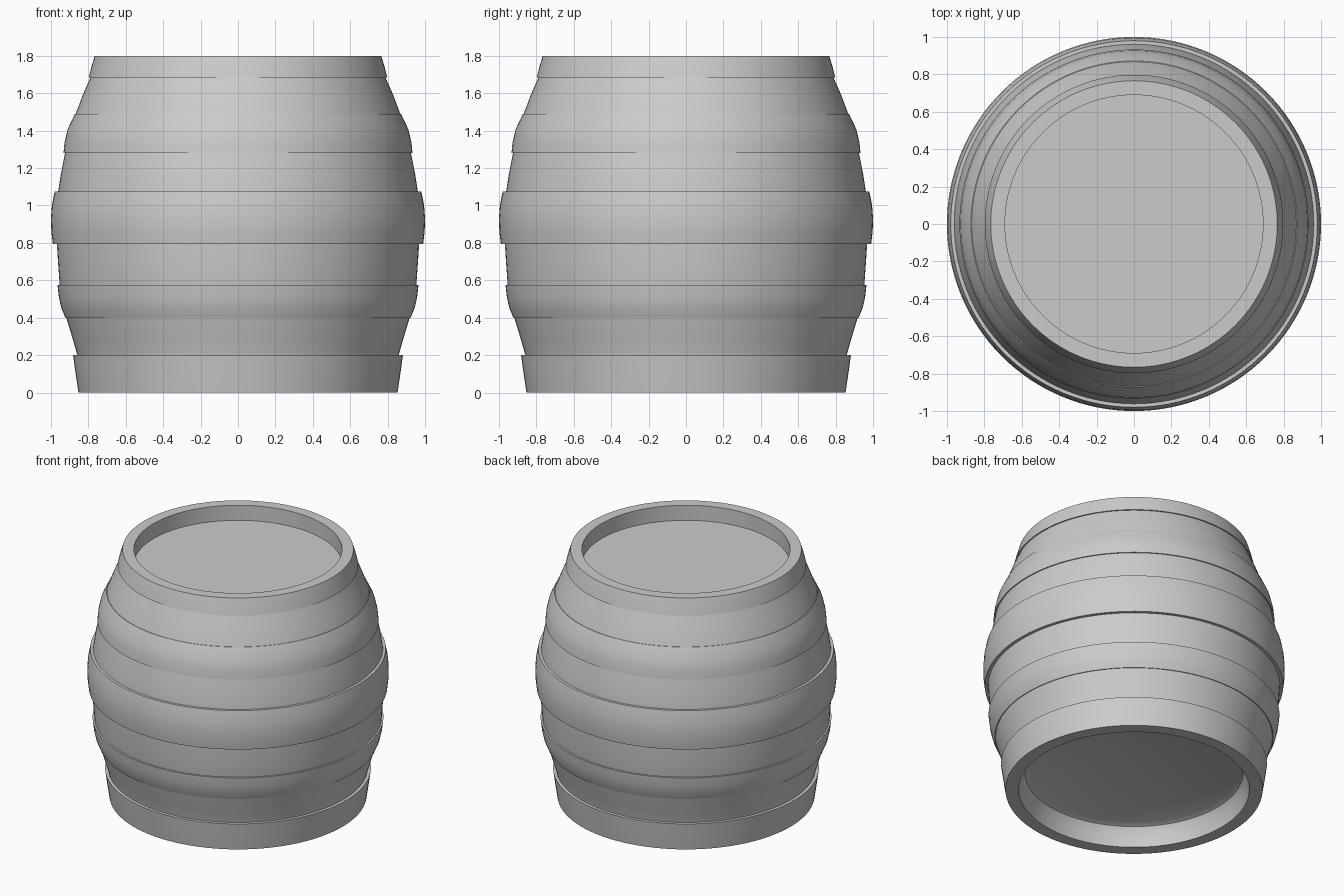
import bpy, bmesh, math

if "Cube" in bpy.data.objects:
    bpy.data.objects.remove(bpy.data.objects["Cube"])

SEGMENTS = 128


def lathe(name, profile, closed=False):
    """Revolve an (r, z) profile around z."""
    bm = bmesh.new()
    verts = [bm.verts.new((r, 0, z)) for r, z in profile]
    pairs = list(zip(verts, verts[1:]))
    if closed:
        pairs.append((verts[-1], verts[0]))
    edges = [bm.edges.new(p) for p in pairs]
    bmesh.ops.spin(bm, geom=verts + edges, cent=(0, 0, 0), axis=(0, 0, 1),
                   angle=math.tau, steps=SEGMENTS, use_merge=False)
    bmesh.ops.remove_doubles(bm, verts=bm.verts, dist=1e-5)
    bmesh.ops.recalc_face_normals(bm, faces=bm.faces)
    mesh = bpy.data.meshes.new(name)
    bm.to_mesh(mesh)
    bm.free()
    obj = bpy.data.objects.new(name, mesh)
    bpy.context.collection.objects.link(obj)
    bpy.ops.object.select_all(action='DESELECT')
    obj.select_set(True)
    bpy.context.view_layer.objects.active = obj
    bpy.ops.object.shade_smooth_by_angle(angle=math.radians(30))
    return obj


def hoop(name, outer, depth=0.05):
    """Metal band: outer profile, with its inner side sunk into the staves."""
    inner = [(r - depth, z) for r, z in (outer[-1], outer[0])]
    return lathe(name, outer + inner, closed=True)


# Staves with recessed lid on top and hollowed foot below
lathe("barrel_body", [
    (0, 0.15), (0.69, 0.15), (0.725, 0.135), (0.75, 0.09), (0.765, 0.0),
    (0.83, 0.0), (0.848, 0.14), (0.862, 0.21), (0.882, 0.28), (0.918, 0.40),
    (0.938, 0.48), (0.953, 0.57), (0.961, 0.68), (0.968, 0.79),
    (0.972, 0.93), (0.962, 1.07), (0.947, 1.17), (0.925, 1.28),
    (0.902, 1.38), (0.868, 1.49), (0.83, 1.59), (0.789, 1.685),
    (0.745, 1.80), (0.69, 1.80), (0.69, 1.69), (0, 1.69)])

# Hoops, from the foot to the rim
hoop("foot_hoop", [(0.853, 0), (0.868, 0.1), (0.882, 0.2)])
hoop("lower_hoop", [(0.924, 0.402), (0.944, 0.45), (0.957, 0.505), (0.965, 0.575)])
hoop("middle_hoop", [(0.99, 0.795), (0.998, 0.86), (1.0, 0.93), (0.995, 1.0), (0.98, 1.075)])
hoop("upper_hoop", [(0.933, 1.28), (0.927, 1.34), (0.91, 1.41), (0.872, 1.49)])
hoop("rim_hoop", [(0.798, 1.685), (0.783, 1.745), (0.766, 1.80)])
